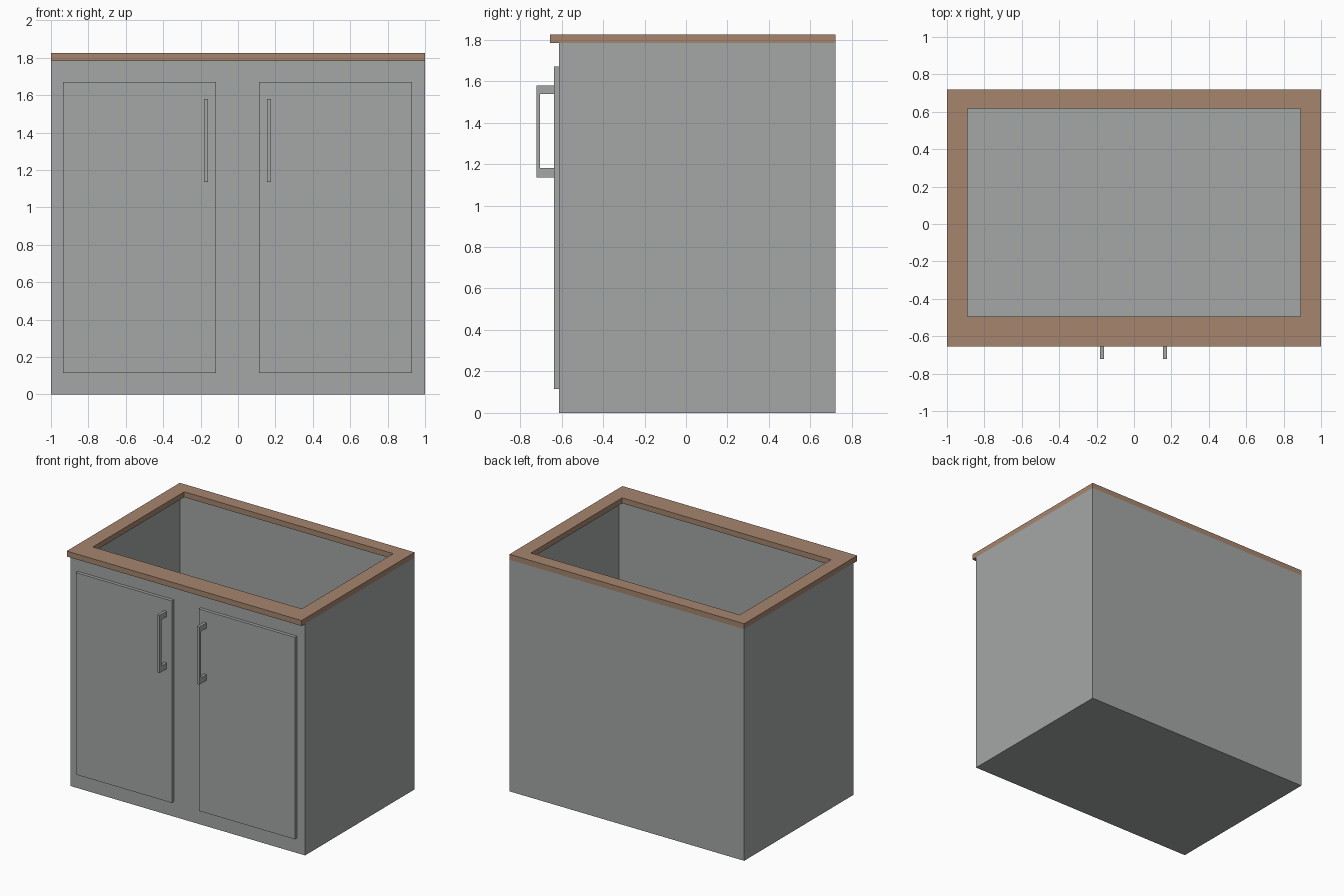
import bpy
import bmesh
from mathutils import Matrix, Vector

cube = bpy.data.objects.get("Cube")
if cube:
    bpy.data.objects.remove(cube, do_unlink=True)


def material(name, colour):
    mat = bpy.data.materials.new(name)
    mat.use_nodes = True
    mat.diffuse_color = colour
    mat.node_tree.nodes["Principled BSDF"].inputs["Base Color"].default_value = colour
    return mat


grey = material("grey paint", (0.37, 0.39, 0.38, 1))
wood = material("brown wood", (0.38, 0.235, 0.156, 1))


def add_box(bm, low, high):
    low, high = Vector(low), Vector(high)
    place = Matrix.Translation((low + high) / 2) @ Matrix.Diagonal((*(high - low), 1))
    return bmesh.ops.create_cube(bm, size=1, matrix=place)["verts"]


def finish(bm, name, mat):
    bmesh.ops.recalc_face_normals(bm, faces=bm.faces)
    mesh = bpy.data.meshes.new(name)
    bm.to_mesh(mesh)
    bm.free()
    mesh.materials.append(mat)
    obj = bpy.data.objects.new(name, mesh)
    bpy.context.collection.objects.link(obj)
    return obj


LEFT, RIGHT, FRONT, BACK = -1, 1, -0.612, 0.72
BODY_TOP, TOP = 1.783, 1.825

# Cabinet body: thin-walled box, open at the top
bm = bmesh.new()
add_box(bm, (LEFT, FRONT, 0), (RIGHT, BACK, BODY_TOP))
lid = max(bm.faces, key=lambda f: f.calc_center_median().z)
bmesh.ops.delete(bm, geom=[lid], context="FACES_ONLY")
finish(bm, "cabinet_body", grey)

# Worktop: rectangular frame around the opening
bm = bmesh.new()
outer = [(LEFT, -0.655), (RIGHT, -0.655), (RIGHT, BACK), (LEFT, BACK)]
inner = [(-0.89, -0.495), (0.89, -0.495), (0.89, 0.617), (-0.89, 0.617)]
ring_out = [bm.verts.new((x, y, BODY_TOP)) for x, y in outer]
ring_in = [bm.verts.new((x, y, BODY_TOP)) for x, y in inner]
for i in range(4):
    j = (i + 1) % 4
    bm.faces.new((ring_out[i], ring_out[j], ring_in[j], ring_in[i]))
raised = bmesh.ops.extrude_face_region(bm, geom=bm.faces[:], use_keep_orig=True)["geom"]
bmesh.ops.translate(bm, vec=(0, 0, TOP - BODY_TOP),
                    verts=[v for v in raised if isinstance(v, bmesh.types.BMVert)])
finish(bm, "worktop_frame", wood)

# Doors and bar handles, one pair per side
for side, sign in (("left", 1), ("right", -1)):
    def span(a, b):
        return sorted((sign * a - 0.003, sign * b - 0.003))

    x0, x1 = span(0.115, 0.933)
    bm = bmesh.new()
    add_box(bm, (x0, -0.637, 0.115), (x1, FRONT, 1.67))
    finish(bm, side + "_door", grey)

    # Handle: side profile of a bracket, extruded across its width
    x0, x1 = span(0.158, 0.179)
    profile = [(-0.637, 1.136), (-0.722, 1.136), (-0.722, 1.58), (-0.637, 1.58),
               (-0.637, 1.538), (-0.703, 1.538), (-0.703, 1.182), (-0.637, 1.182)]
    bm = bmesh.new()
    face = bm.faces.new([bm.verts.new((x0, y, z)) for y, z in profile])
    moved = bmesh.ops.extrude_face_region(bm, geom=[face], use_keep_orig=True)["geom"]
    bmesh.ops.translate(bm, vec=(x1 - x0, 0, 0),
                        verts=[v for v in moved if isinstance(v, bmesh.types.BMVert)])
    finish(bm, side + "_handle", grey)
